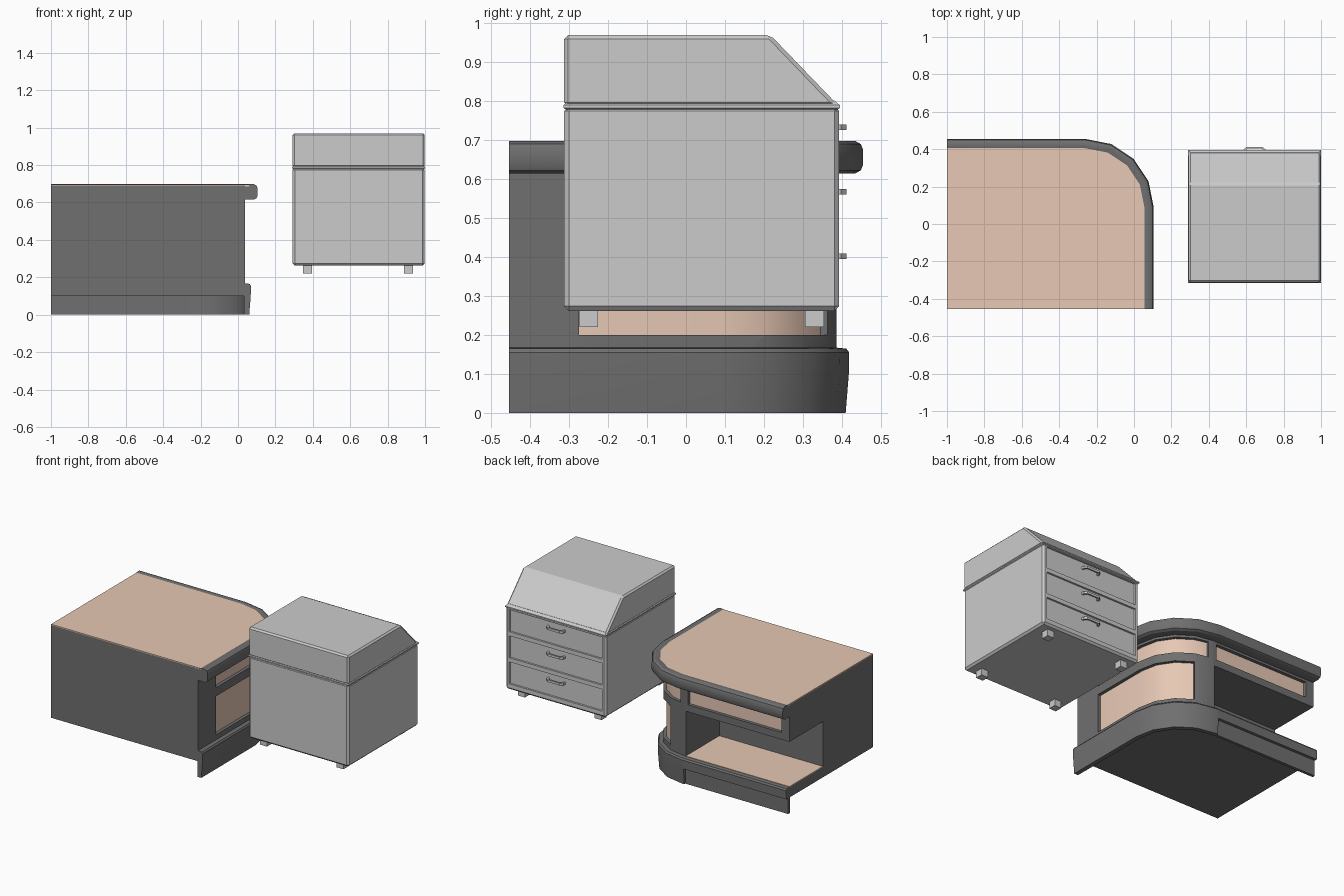
import bpy, bmesh
from math import sin, cos, radians

if "Cube" in bpy.data.objects:
    bpy.data.objects.remove(bpy.data.objects["Cube"])


def material(name, rgb):
    m = bpy.data.materials.new(name)
    m.diffuse_color = (*rgb, 1)
    m.use_nodes = True
    m.node_tree.nodes["Principled BSDF"].inputs["Base Color"].default_value = m.diffuse_color
    return m


WOOD = material("light_wood", (0.80, 0.58, 0.46))
DARK = material("dark_grey", (0.16, 0.16, 0.16))


def loft(name, rings, mat=None, smooth=False, bevel=0):
    """Solid skinned through rings of equal length, capped at both ends."""
    bm = bmesh.new()
    rows = [[bm.verts.new(p) for p in r] for r in rings]
    n = len(rows[0])
    for a, b in zip(rows, rows[1:]):
        for i in range(n):
            bm.faces.new((a[i], a[(i + 1) % n], b[(i + 1) % n], b[i]))
    bm.faces.new(rows[0])
    bm.faces.new(rows[-1])
    bmesh.ops.recalc_face_normals(bm, faces=bm.faces)
    if bevel:
        bmesh.ops.bevel(bm, geom=bm.edges[:], offset=bevel, segments=1, affect='EDGES')
    me = bpy.data.meshes.new(name)
    bm.to_mesh(me)
    bm.free()
    ob = bpy.data.objects.new(name, me)
    bpy.context.collection.objects.link(ob)
    if mat:
        me.materials.append(mat)
    if smooth:
        shade(ob)
    return ob


def activate(ob):
    bpy.ops.object.select_all(action='DESELECT')
    ob.select_set(True)
    bpy.context.view_layer.objects.active = ob


def shade(ob):
    activate(ob)
    bpy.ops.object.shade_smooth_by_angle(angle=radians(30))


def rect(x0, x1, y0, y1, z):
    return [(x0, y0, z), (x1, y0, z), (x1, y1, z), (x0, y1, z)]


def box(name, x, y, z, mat=None, bevel=0):
    return loft(name, [rect(*x, *y, z[0]), rect(*x, *y, z[1])], mat, bevel=bevel)


def prism(name, pts, z0, z1, mat=None):
    return loft(name, [[(x, y, z) for x, y in pts] for z in (z0, z1)], mat)


def cut(ob, cutter):
    mod = ob.modifiers.new("cut", 'BOOLEAN')
    mod.operation, mod.solver, mod.object = 'DIFFERENCE', 'EXACT', cutter
    activate(ob)
    bpy.ops.object.modifier_apply(modifier="cut")
    bpy.data.objects.remove(cutter)


# Desk outline: straight back, quarter-round corner, straight right side
CX, CY, R = -0.26, 0.09, 0.365
ARC = (90, 67.5, 45, 22.5, 0)


def stations(x_start=None, angles=(), y_end=None):
    s = []
    if x_start is not None:
        s.append((x_start, CY + R, 0, 1))
    for a in angles:
        c, d = cos(radians(a)), sin(radians(a))
        s.append((CX + R * c, CY + R * d, c, d))
    if y_end is not None:
        s.append((CX + R, y_end, 1, 0))
    return s


def sweep(name, st, profile, mat):
    rings = [[(x - o * nx, y - o * ny, z) for o, z in profile] for x, y, nx, ny in st]
    return loft(name, rings, mat, smooth=True)


def slab(name, off, z0, z1, mat):
    pts = [(x - off * nx, y - off * ny) for x, y, nx, ny in FULL]
    return prism(name, pts + [(-1, -0.455)], z0, z1, mat)


def band(o0, o1, z0, z1):
    return [(o0, z0), (o1, z0), (o1, z1), (o0, z1)]


FULL = stations(-1, ARC, -0.455)

# Desk body with open niche and recessed wood panels
body = slab("desk_body", 0.068, 0.10, 0.69, DARK)
cut(body, box("niche_cutter", (-1.1, -0.27), (0.05, 0.6), (0.165, 0.455)))
panels = {
    "upper_back_panel": (stations(-0.945) + stations(-0.285), 0.50, 0.60),
    "upper_corner_panel": (stations(None, (84, 67.5, 45, 22.5, 0), -0.275), 0.50, 0.60),
    "lower_corner_panel": (stations(None, (67, 45, 22.5, 0), -0.275), 0.20, 0.445),
}
for name, (st, z0, z1) in panels.items():
    cut(body, sweep("panel_cutter", st, band(0.02, 0.095, z0, z1), DARK))
    sweep(name, st, band(0.088, 0.10, z0, z1), WOOD)
shade(body)
box("niche_floor", (-1, -0.27), (0.05, 0.387), (0.16, 0.17), WOOD)

# Desk top and rounded rim
slab("desk_top", 0.045, 0.685, 0.696, WOOD)
sweep("desk_rim", FULL,
      [(0.075, 0.615), (0.02, 0.615), (0.006, 0.623), (0, 0.638), (0, 0.675),
       (0.006, 0.69), (0.02, 0.698), (0.045, 0.698), (0.075, 0.685)], DARK)

# Skirt: full height round the corner, strip and recessed plate along the back
sweep("corner_skirt", stations(-0.275, ARC, -0.455),
      [(0.073, 0), (0.045, 0), (0.037, 0.10), (0.036, 0.155), (0.043, 0.165), (0.073, 0.168)], DARK)
sweep("back_skirt_strip", stations(-1) + stations(-0.275),
      [(0.073, 0.10), (0.037, 0.10), (0.036, 0.155), (0.043, 0.165), (0.073, 0.168)], DARK)
sweep("back_skirt_plate", stations(-1) + stations(-0.275), band(0.073, 0.055, 0, 0.105), DARK)

# Cabinet body with three recessed drawers
X0, X1, Y0, Y1 = 0.292, 0.998, -0.313, 0.393
cabinet = box("cabinet_body", (X0, X1), (Y0, Y1), (0.262, 0.787), bevel=0.012)
for i in range(3):
    z = 0.30 + 0.166 * i
    cut(cabinet, box("drawer_cutter", (0.318, 0.972), (Y1 - 0.012, 0.5), (z, z + 0.14)))
    # Arched bar handle
    prism(f"drawer_handle_{i + 1}",
          [(0.582, 0.378), (0.586, 0.398), (0.602, 0.412), (0.688, 0.412), (0.704, 0.398), (0.708, 0.378),
           (0.695, 0.378), (0.692, 0.394), (0.682, 0.403), (0.608, 0.403), (0.598, 0.394), (0.595, 0.378)],
          z + 0.095, z + 0.109)

# Lid with sloping back, and ridge along the seam
side = [(Y0, 0.787), (Y1, 0.787), (0.217, 0.97), (Y0, 0.97)]
loft("cabinet_lid", [[(x, y, z) for y, z in side] for x in (X0, X1)], bevel=0.01)
loft("seam_ridge", [rect(X0 - g, X1 + g, Y0 - g, Y1 + g, z)
                    for g, z in ((-0.012, 0.774), (0.002, 0.783), (0.002, 0.79), (-0.012, 0.802))])

# Cabinet feet
for x in (0.372, 0.912):
    for y in (-0.25, 0.33):
        box("cabinet_foot", (x - 0.024, x + 0.024), (y - 0.024, y + 0.024), (0.22, 0.27))
